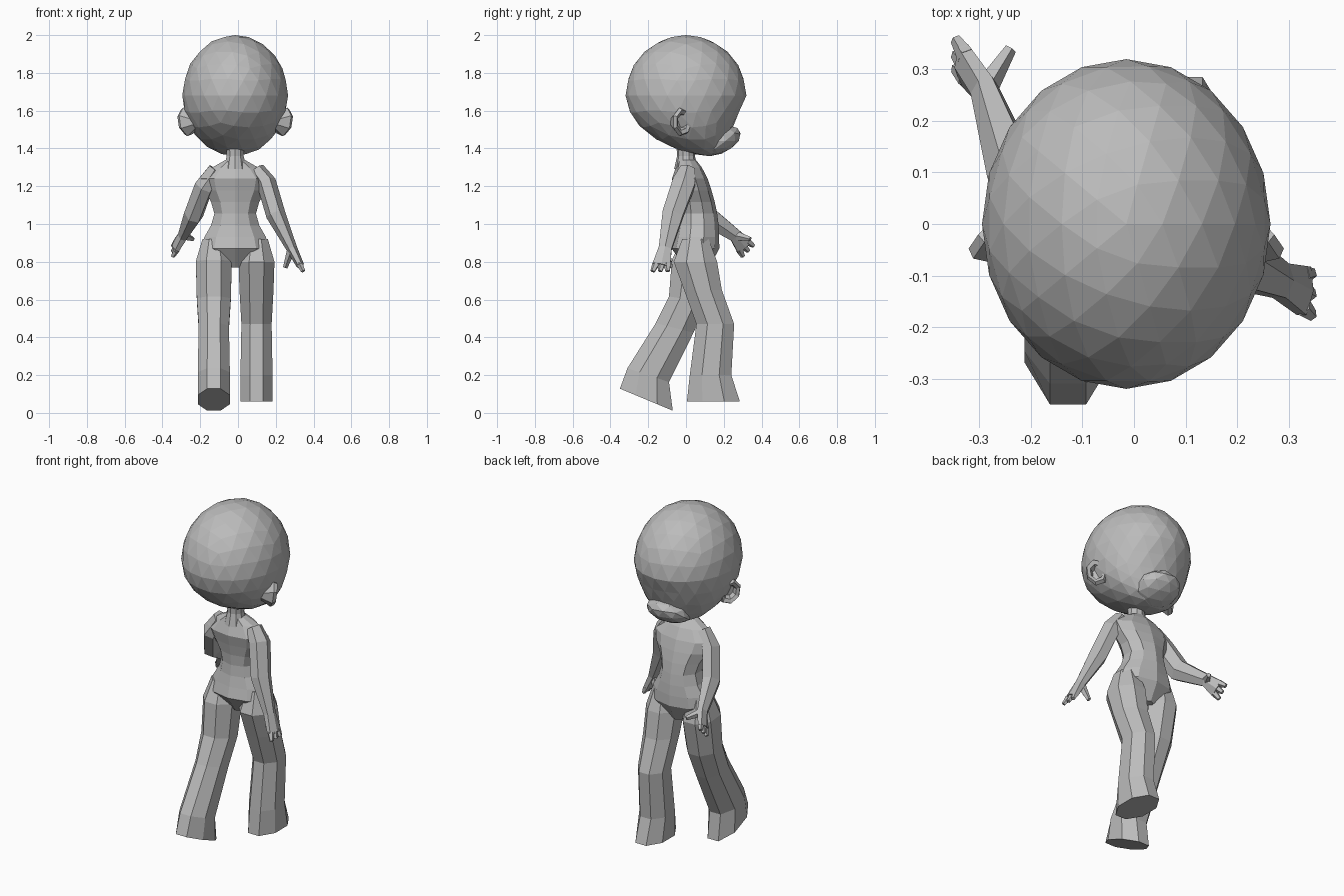
import bpy, bmesh, math
from mathutils import Vector

cube = bpy.data.objects.get("Cube")
if cube:
    bpy.data.objects.remove(cube)

clay = bpy.data.materials.new("grey clay")
clay.use_nodes = True
GREY = (0.5, 0.5, 0.5, 1)
clay.diffuse_color = GREY
clay.node_tree.nodes["Principled BSDF"].inputs["Base Color"].default_value = GREY

MIDDLE = Vector((-.015, 0, 0))


def finish(name, bm):
    """Turn a bmesh into a flat shaded clay object."""
    bmesh.ops.recalc_face_normals(bm, faces=bm.faces)
    mesh = bpy.data.meshes.new(name)
    bm.to_mesh(mesh)
    bm.free()
    mesh.materials.append(clay)
    bpy.context.collection.objects.link(bpy.data.objects.new(name, mesh))


def skin(name, rings):
    """Closed skin over a list of equally long rings of points."""
    bm = bmesh.new()
    loops = [[bm.verts.new(point) for point in ring] for ring in rings]
    for lower, upper in zip(loops, loops[1:]):
        for i in range(len(lower)):
            bm.faces.new((lower[i - 1], lower[i], upper[i], upper[i - 1]))
    bm.faces.new(loops[0])
    bm.faces.new(loops[-1])
    finish(name, bm)


def oval(centre, across, along, sides):
    """Ring of points around a centre, spanned by two radius vectors."""
    corner = 1 / math.cos(math.pi / sides)
    angles = [math.tau * (k + .5) / sides for k in range(sides)]
    return [centre + corner * (across * math.cos(a) + along * math.sin(a)) for a in angles]


def limb(name, path, wides, thins, side, sides=6):
    """Tube along a path; wides are the radii along the side direction."""
    rings = []
    for i, (point, wide, thin) in enumerate(zip(path, wides, thins)):
        along = (path[min(i + 1, len(path) - 1)] - path[max(i - 1, 0)]).normalized()
        u = (side - along * side.dot(along)).normalized()
        rings.append(oval(point, u * wide, along.cross(u) * thin, sides))
    skin(name, rings)


def ball(name, detail, shape):
    """Faceted sphere whose unit points are moved by a shaping rule."""
    bm = bmesh.new()
    bmesh.ops.create_icosphere(bm, subdivisions=detail, radius=1)
    for vert in bm.verts:
        vert.co = shape(*vert.co)
    finish(name, bm)


# Head: round skull, pulled in under the fringe and drawn forward at the bottom
def skull(x, y, z):
    low = max(0, -z)
    if y > 0:
        y *= 1 - .4 * low
    return MIDDLE + Vector((.28 * x, .32 * y + .12 * low * low, 1.68 + .32 * z))


def jaw(x, y, z):
    return MIDDLE + Vector((.13 * x, .18 + .1 * y + .05 * z, 1.44 + .08 * z))


ball("head", 3, skull)
ball("chin", 2, jaw)


# Ears: shallow cups turned outward and forward
def ear(name, s):
    outward = Vector((s * .75, .66, 0))
    flat = Vector((s * .66, -.75, 0))
    upright = Vector((s * .15, 0, 1))
    centre = MIDDLE + Vector((s * .255, -.025, 1.54))
    rings = [oval(centre + outward * push, flat * r * .8, upright * r, 7)
             for push, r in ((-.06, .03), (0, .07), (.02, .06), (.01, .04), (-.02, .03))]
    skin(name, rings)


ear("left_ear", 1)
ear("right_ear", -1)


# Neck and torso: a waisted trunk closed by a crotch and a collar
def slab(z, half_width, back, front):
    centre = MIDDLE + Vector((0, (back + front) / 2, z))
    return oval(centre, Vector((half_width, 0, 0)), Vector((0, (front - back) / 2, 0)), 10)


skin("neck", [slab(z, r, -r, r) for z, r in ((1.29, .06), (1.36, .045), (1.45, .05))])

STEPS = 6
trunk = [slab(.77, .04, 0, .12)]
for step in range(STEPS + 1):
    t = step / STEPS
    waist = math.sin(math.pi * t)
    trunk.append(slab(.87 + .37 * t, .145 + .035 * math.cos(math.tau * t),
                      -.07 + .03 * waist, .17 - .06 * t + .02 * waist))
trunk += [slab(1.3, .12, -.05, .08), slab(1.34, .05, -.04, .05)]
skin("torso", trunk)

# Legs: wide trousers sharing one outline from hip to sole
LEG_WIDTH = (.06, .095, .09, .08, .085, .085)
LEG_DEPTH = (.07, .115, .1, .1, .11, .14)


def leg(name, s, heights, strides, tilt):
    rings = []
    for i, (z, y) in enumerate(zip(heights, strides)):
        centre = MIDDLE + Vector((s * .113, y, z))
        depth = Vector((0, 1, tilt * i / len(heights))) * LEG_DEPTH[i]
        rings.append(oval(centre, Vector((LEG_WIDTH[i], 0, 0)), depth, 8))
    skin(name, rings)


leg("left_leg", 1, (.92, .8, .65, .47, .2, .06), (.05, .05, .09, .155, .13, .145), 0)
leg("right_leg", -1, (.92, .8, .6, .45, .2, .07), (.05, .04, .01, -.06, -.2, -.21), -.5)

# Arms: shoulder, upper arm, elbow, wrist and palm, then thumb and fingers
ARM_WIDE = (.04, .06, .055, .034, .048)
ARM_THIN = (.035, .045, .045, .025, .018)


def arm(prefix, points, thumb_tip, side):
    path = [Vector(p) for p in points]
    side = Vector(side).normalized()
    limb(prefix + "_arm", path, ARM_WIDE, ARM_THIN, side)
    wrist, palm = path[-2:]
    limb(prefix + "_thumb", [wrist, Vector(thumb_tip)], (.022, .01), (.02, .01), side, 5)
    reach = (palm - wrist).normalized()
    for place, finger in enumerate(("index", "middle", "little"), -1):
        base = palm + side * .03 * place - reach * .01
        tip = base + reach * .045 + side * .01 * place
        limb(prefix + "_" + finger + "_finger", [base, tip], (.017, .01), (.015, .009), side, 5)


arm("left", ((.1, .01, 1.29), (.15, -.01, 1.22), (.2, -.07, 1.05),
             (.285, -.11, .87), (.33, -.13, .78)), (.25, -.08, .77), (0, 1, 0))
arm("right", ((-.12, .01, 1.29), (-.18, .02, 1.2), (-.235, .1, 1.05),
              (-.29, .26, .94), (-.33, .31, .88)), (-.24, .34, .92), (0, 1, 1))
